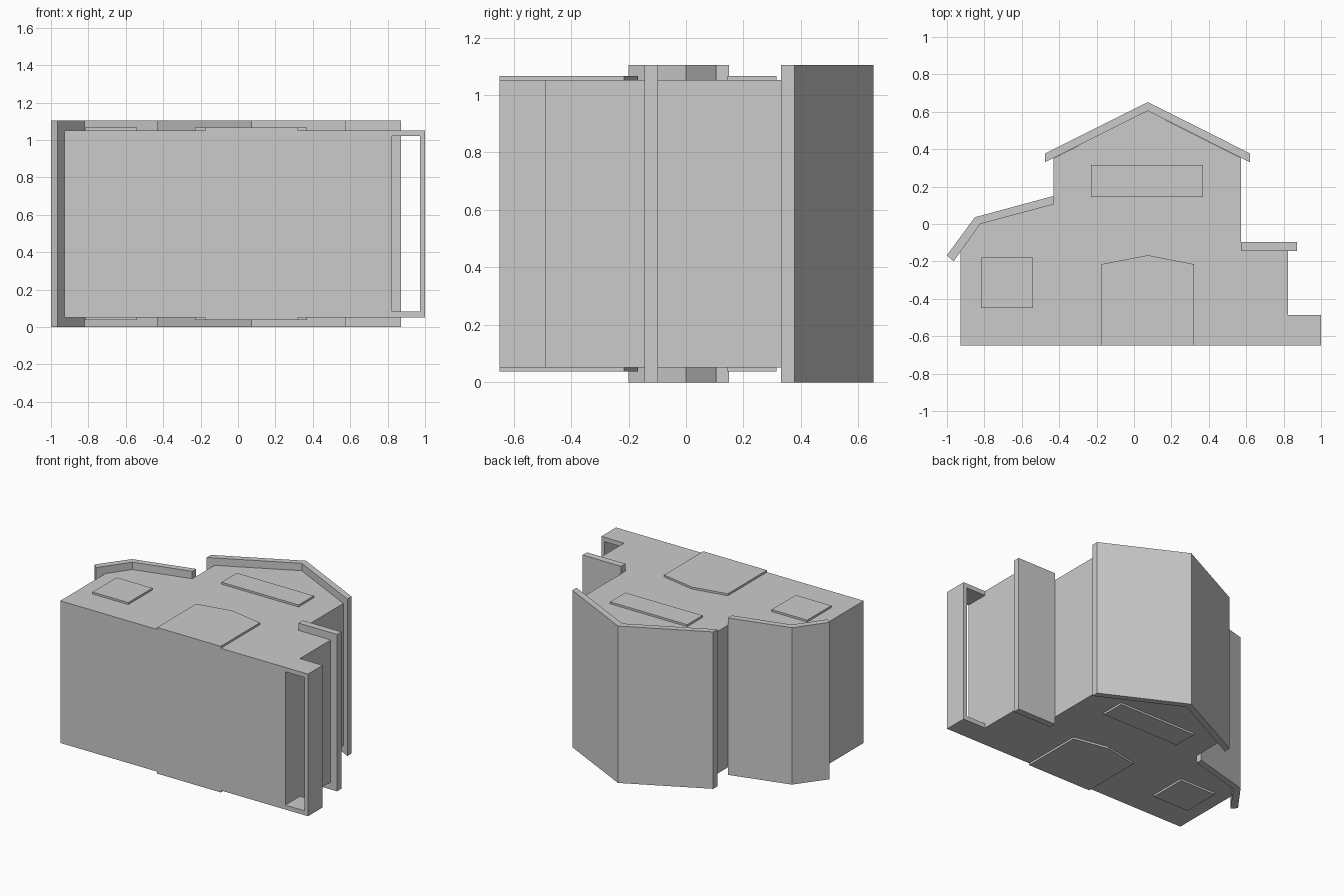
import bpy, bmesh

if "Cube" in bpy.data.objects:
    bpy.data.objects.remove(bpy.data.objects["Cube"])

WALL = (0.052, 1.052)   # wall height range
ROOF = (0.0, 1.104)     # roof height range
PANEL = 0.014           # relief of doors and windows


def prism(name, pts, z0, z1):
    """Extrude an XY outline from z0 to z1."""
    bm = bmesh.new()
    face = bm.faces.new([bm.verts.new((x, y, z0)) for x, y in pts])
    ext = bmesh.ops.extrude_face_region(bm, geom=[face])
    verts = [v for v in ext["geom"] if isinstance(v, bmesh.types.BMVert)]
    bmesh.ops.translate(bm, verts=verts, vec=(0, 0, z1 - z0))
    bmesh.ops.recalc_face_normals(bm, faces=bm.faces)
    mesh = bpy.data.meshes.new(name)
    bm.to_mesh(mesh)
    bm.free()
    obj = bpy.data.objects.new(name, mesh)
    bpy.context.collection.objects.link(obj)
    return obj


def rect(x0, x1, y0, y1):
    return [(x0, y0), (x1, y0), (x1, y1), (x0, y1)]


# House walls: gable, lean-to wing on the left, flat wing on the right
prism("walls", [(-0.928, -0.65), (0.823, -0.65), (0.823, -0.145), (0.573, -0.145),
                (0.573, 0.352), (0.073, 0.605), (-0.43, 0.352), (-0.43, 0.105),
                (-0.822, 0.0), (-0.928, -0.148)], *WALL)

# Open frame on the right side: two end plates and an outer rail
for name, z in (("frame_bottom", WALL[0]), ("frame_top", WALL[1] - 0.031)):
    prism(name, rect(0.823, 0.974, -0.65, -0.487), z, z + 0.031)
prism("frame_rail", rect(0.974, 1.0, -0.65, -0.487), *WALL)

# Roofs
prism("gable_roof", [(-0.475, 0.33), (0.073, 0.605), (0.621, 0.33), (0.621, 0.377),
                     (0.073, 0.652), (-0.475, 0.377)], *ROOF)
prism("lean_to_roof", [(-0.43, 0.105), (-0.43, 0.15), (-0.851, 0.036), (-1.0, -0.167),
                       (-0.965, -0.2), (-0.822, 0.0)], *ROOF)
prism("flat_roof", rect(0.573, 0.872, -0.145, -0.097), *ROOF)

# Raised door and windows on both wall ends
panels = {
    "door": [(-0.175, -0.65), (0.321, -0.65), (0.321, -0.215), (0.073, -0.167), (-0.175, -0.215)],
    "side_window": rect(-0.818, -0.54, -0.448, -0.18),
    "upper_window": rect(-0.23, 0.37, 0.145, 0.315),
}
for name, pts in panels.items():
    prism(name + "_upper_end", pts, WALL[1], WALL[1] + PANEL)
    prism(name + "_lower_end", pts, WALL[0] - PANEL, WALL[0])
